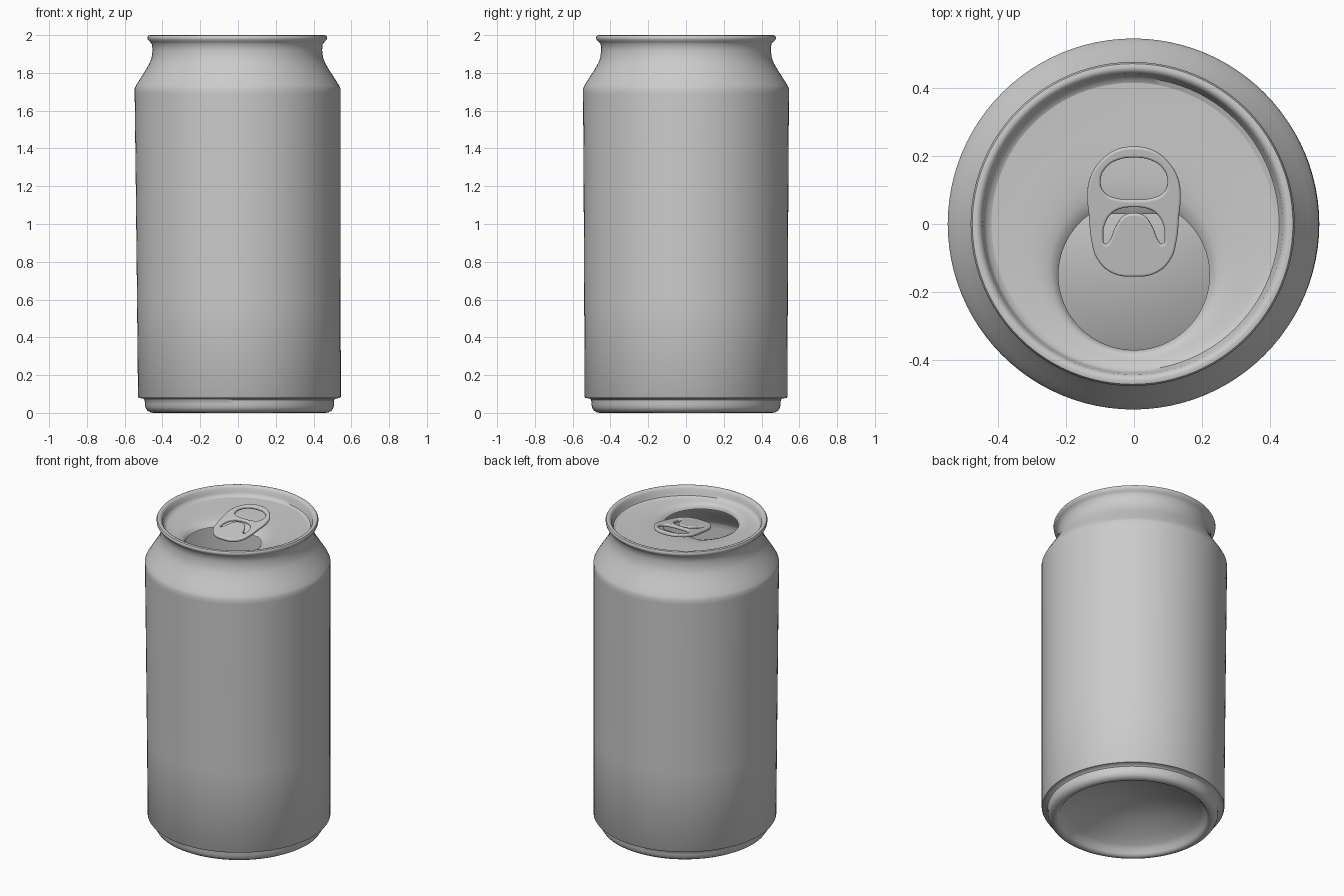
import bpy, bmesh, math

if "Cube" in bpy.data.objects:
    bpy.data.objects.remove(bpy.data.objects["Cube"])

SEG = 96


def lean(z):
    # the can leans very slightly in x from base to rim
    return 0.008 - 0.006 * z


def loft(name, rings, cap=False):
    """Skin a list of point rings; optionally close the last one with a centre fan."""
    bm = bmesh.new()
    rows = [[bm.verts.new(p) for p in ring] for ring in rings]
    for a, b in zip(rows, rows[1:]):
        for i in range(SEG):
            j = (i + 1) % SEG
            bm.faces.new((a[i], a[j], b[j], b[i]))
    if cap:
        bm.faces.new(rows[-1])
    bmesh.ops.recalc_face_normals(bm, faces=bm.faces)
    mesh = bpy.data.meshes.new(name)
    bm.to_mesh(mesh)
    bm.free()
    ob = bpy.data.objects.new(name, mesh)
    bpy.context.collection.objects.link(ob)
    smooth(ob, 40)
    return ob


def smooth(ob, angle):
    bpy.ops.object.select_all(action='DESELECT')
    bpy.context.view_layer.objects.active = ob
    ob.select_set(True)
    bpy.ops.object.shade_smooth_by_angle(angle=math.radians(angle))


def circle(r, z):
    return [(lean(z) + r * math.cos(2 * math.pi * i / SEG),
             r * math.sin(2 * math.pi * i / SEG), z) for i in range(SEG)]


# can body: inner rim wall, rolled rim, neck, shoulder, side, base rim, domed base
profile = [(.415, 1.938), (.43, 1.945), (.437, 1.96), (.442, 1.985), (.45, 1.996),
           (.46, 2.0), (.471, 1.997), (.476, 1.988), (.474, 1.976), (.462, 1.964),
           (.452, 1.952), (.449, 1.92), (.454, 1.88), (.466, 1.85), (.486, 1.815),
           (.518, 1.765), (.538, 1.733), (.545, 1.718), (.545, 1.69), (.542, 1.2),
           (.539, .6), (.537, .085), (.533, .079), (.51, .076), (.502, .068),
           (.5, .045), (.498, .028), (.488, .012), (.472, .003), (.457, 0),
           (.445, .004), (.435, .015), (.425, .035), (.40, .055)]
dome = [(r, .055 + .115 * (1 - (r / .40) ** 2)) for r in (.35, .28, .21, .14, .07, .02)]
loft("can_body", [circle(r, z) for r, z in profile + dome], cap=True)

# lid: dished plate that rolls down into the off-centre drinking hole
outer = circle(.415, 1.938)
hole = [(.222 * math.cos(2 * math.pi * i / SEG),
         min(.03, -.15 + .22 * math.sin(2 * math.pi * i / SEG))) for i in range(SEG)]
rings = []
for t, z in ((0, 1.938), (.2, 1.934), (.4, 1.932), (.6, 1.929), (.75, 1.925),
             (.87, 1.919), (.95, 1.91), (1, 1.897)):
    rings.append([(o[0] + (h[0] - o[0]) * t, o[1] + (h[1] - o[1]) * t, z)
                  for o, h in zip(outer, hole)])
loft("lid", rings)

# pull tab: outline with finger hole and arched slot, tilted up at the back
half_outline = [(0, .23), (.055, .22), (.103, .182), (.13, .135), (.137, .09), (.132, .02),
                (.125, -.05), (.108, -.105), (.065, -.146), (0, -.157)]
half_finger = [(0, .198), (.05, .19), (.085, .165), (.098, .13), (.088, .095), (.055, .077), (0, .073)]
half_slot = [(0, .05), (.035, .047), (.065, .032), (.085, 0), (.09, -.035), (.083, -.06),
             (.072, -.05), (.055, -.01), (.03, .024), (0, .032)]
curve = bpy.data.curves.new("pull_tab", 'CURVE')
curve.dimensions = '2D'
curve.fill_mode = 'BOTH'
curve.resolution_u = 6
curve.extrude = .003
curve.bevel_depth = .007
curve.bevel_resolution = 3
curve.offset = -.007
for half in (half_outline, half_finger, half_slot):
    pts = half + [(-x, y) for x, y in half[-2:0:-1]]
    spline = curve.splines.new('BEZIER')
    spline.bezier_points.add(len(pts) - 1)
    spline.use_cyclic_u = True
    for bp, (x, y) in zip(spline.bezier_points, pts):
        bp.co = (x, y - .035, 0)
        bp.handle_left_type = bp.handle_right_type = 'AUTO'
tab = bpy.data.objects.new("pull_tab", curve)
bpy.context.collection.objects.link(tab)
tab.location = (0, .035, 1.953)
tab.rotation_euler = (math.radians(10), 0, 0)
bpy.ops.object.select_all(action='DESELECT')
bpy.context.view_layer.objects.active = tab
tab.select_set(True)
bpy.ops.object.convert(target='MESH')
smooth(bpy.context.view_layer.objects.active, 50)
